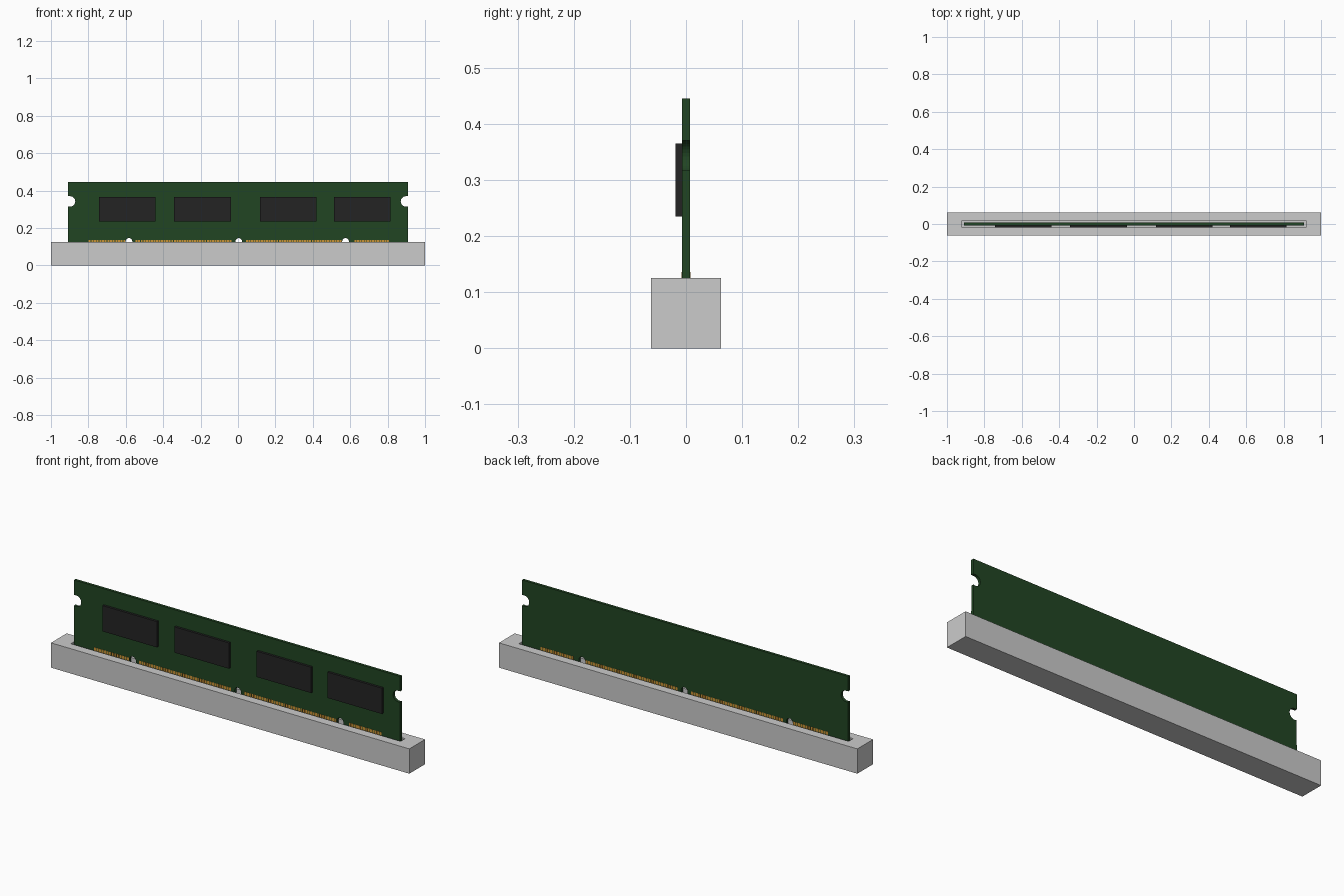
import bpy, bmesh, math

if "Cube" in bpy.data.objects:
    bpy.data.objects.remove(bpy.data.objects["Cube"])


def material(name, rgb):
    m = bpy.data.materials.new(name)
    m.diffuse_color = (*rgb, 1.0)
    m.use_nodes = True
    m.node_tree.nodes["Principled BSDF"].inputs["Base Color"].default_value = m.diffuse_color
    return m


GREY = material("socket_grey", (0.60, 0.60, 0.60))
GREEN = material("board_green", (0.0155, 0.060, 0.0165))
BLACK = material("chip_black", (0.017, 0.017, 0.017))
GOLD = material("contact_gold", (0.60, 0.29, 0.035))


def finish(bm, name, mat):
    bmesh.ops.recalc_face_normals(bm, faces=bm.faces)
    me = bpy.data.meshes.new(name)
    bm.to_mesh(me)
    bm.free()
    me.materials.append(mat)
    ob = bpy.data.objects.new(name, me)
    bpy.context.collection.objects.link(ob)
    return ob


def add_box(bm, x0, x1, y0, y1, z0, z1):
    verts = bmesh.ops.create_cube(bm, size=1.0)["verts"]
    for v in verts:
        v.co.x = x1 if v.co.x > 0 else x0
        v.co.y = y1 if v.co.y > 0 else y0
        v.co.z = z1 if v.co.z > 0 else z0


def arc(cx, cz, r, a0, a1, steps):
    return [(cx + r * math.cos(math.radians(a0 + (a1 - a0) * i / steps)),
             cz + r * math.sin(math.radians(a0 + (a1 - a0) * i / steps)))
            for i in range(steps + 1)]


# Socket: block with a long slot sunk into its top
SLOT_X, SLOT_Y, FLOOR = 0.92, 0.018, 0.035
bm = bmesh.new()
add_box(bm, -1, 1, -0.0625, 0.0625, 0, 0.125)
top = max(bm.faces, key=lambda f: f.calc_center_median().z)
bmesh.ops.inset_individual(bm, faces=[top], thickness=0.03)
for v in top.verts:
    v.co.x = math.copysign(SLOT_X, v.co.x)
    v.co.y = math.copysign(SLOT_Y, v.co.y)
ext = bmesh.ops.extrude_discrete_faces(bm, faces=[top])["faces"][0]
for v in ext.verts:
    v.co.z = FLOOR
finish(bm, "socket", GREY)

# Circuit board: outline with latch notches at the ends and key notches below
W, TOP, BOTTOM, HALF = 0.91, 0.445, 0.04, 0.007
latch = arc(0.898, 0.342, 0.028, -65, -270, 16)
outline = [(-W, BOTTOM)]
for kx in (-0.583, 0.004, 0.575):
    outline += [(kx - 0.018, BOTTOM)] + arc(kx, 0.128, 0.018, 180, 0, 10) + [(kx + 0.018, BOTTOM)]
outline += [(W, BOTTOM)] + latch + [(W, 0.370), (W, TOP), (-W, TOP), (-W, 0.370)]
outline += [(-x, z) for x, z in reversed(latch)]
bm = bmesh.new()
face = bm.faces.new([bm.verts.new((x, -HALF, z)) for x, z in outline])
geo = bmesh.ops.extrude_face_region(bm, geom=[face])["geom"]
bmesh.ops.translate(bm, vec=(0, 2 * HALF, 0),
                    verts=[g for g in geo if isinstance(g, bmesh.types.BMVert)])
finish(bm, "circuit_board", GREEN)

# Memory chips on the front face
for i, cx in enumerate((-0.592, -0.190, 0.269, 0.664)):
    bm = bmesh.new()
    add_box(bm, cx - 0.152, cx + 0.152, -0.0185, -HALF + 0.001, 0.235, 0.365)
    finish(bm, f"memory_chip_{i + 1}", BLACK)

# Gold edge contacts on both faces
PITCH, PIN = 0.0137, 0.0105
for side, name in ((-1, "front_contacts"), (1, "back_contacts")):
    bm = bmesh.new()
    for x0, x1 in ((-0.798, -0.603), (-0.547, -0.034), (0.042, 0.554), (0.624, 0.806)):
        n = round((x1 - x0 - PIN) / PITCH)
        for i in range(n + 1):
            x = x0 + (x1 - x0 - PIN) * i / n
            ys = sorted((side * (HALF - 0.001), side * (HALF + 0.0012)))
            add_box(bm, x, x + PIN, *ys, BOTTOM + 0.005, 0.136)
    finish(bm, name, GOLD)
